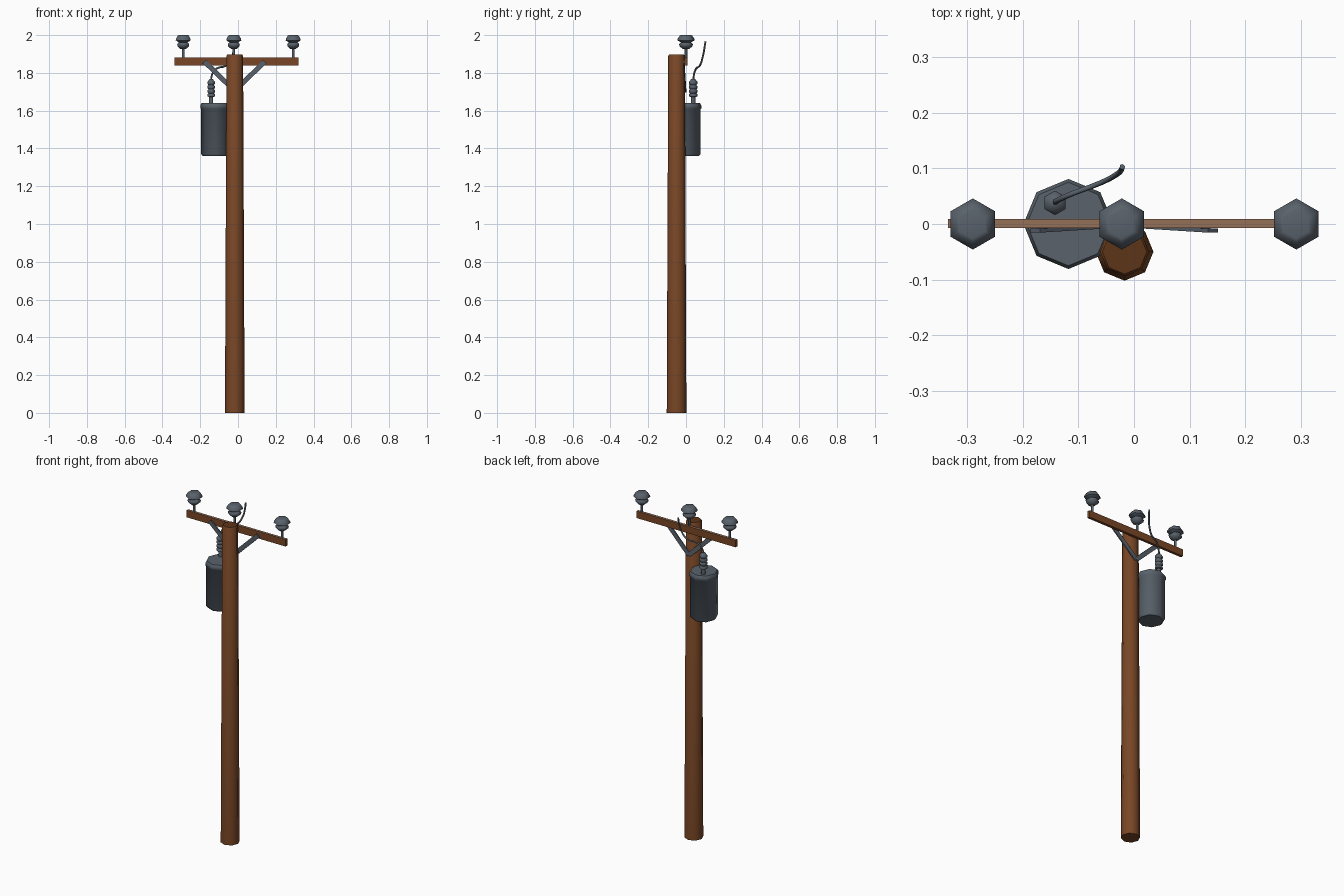
import bpy, bmesh
from math import cos, sin, pi, radians
from mathutils import Vector

cube = bpy.data.objects.get("Cube")
if cube:
    bpy.data.objects.remove(cube)


def material(name, color):
    mat = bpy.data.materials.new(name)
    mat.use_nodes = True
    mat.diffuse_color = (*color, 1)
    bsdf = mat.node_tree.nodes["Principled BSDF"]
    bsdf.inputs["Base Color"].default_value = (*color, 1)
    bsdf.inputs["Roughness"].default_value = 0.8
    return mat


wood = material("brown wood", (0.19, 0.062, 0.019))
end_wood = material("dark end grain", (0.11, 0.035, 0.009))
pale_wood = material("weathered wood", (0.30, 0.165, 0.095))
metal = material("blue grey metal", (0.1, 0.122, 0.148))


def finish(name, bm, mats, angle):
    """Turn a bmesh into a named object, smooth below the given angle."""
    bmesh.ops.recalc_face_normals(bm, faces=bm.faces)
    mesh = bpy.data.meshes.new(name)
    bm.to_mesh(mesh)
    bm.free()
    for mat in mats:
        mesh.materials.append(mat)
    mesh.shade_smooth()
    mesh.set_sharp_from_angle(angle=radians(angle))
    obj = bpy.data.objects.new(name, mesh)
    bpy.context.collection.objects.link(obj)
    return obj


def lathe(name, profile, centre, sides, mats, angle=50):
    """Stack rings of (radius, height), one corner pointing along y."""
    bm = bmesh.new()
    rings = []
    for radius, z in profile:
        turns = [pi / 2 + 2 * pi * i / sides for i in range(sides)]
        rings.append([bm.verts.new((radius * cos(a), radius * sin(a), z)) for a in turns])
    for low, high in zip(rings, rings[1:]):
        for i in range(sides):
            j = (i + 1) % sides
            bm.faces.new((low[i], low[j], high[j], high[i]))
    bm.faces.new(rings[0])
    top = bm.faces.new(rings[-1])
    top.material_index = len(mats) - 1
    obj = finish(name, bm, mats, angle)
    obj.location = centre
    return obj


def bar(name, start, end, width, depth, mats):
    """Rectangular bar between two points, its depth lying near y."""
    start, end = Vector(start), Vector(end)
    along = (end - start).normalized()
    across = along.cross(Vector((0, 1, 0))).normalized() * width / 2
    out = along.cross(across).normalized() * depth / 2
    bm = bmesh.new()
    loops = [[bm.verts.new(p + across * a + out * b)
              for a, b in ((-1, -1), (1, -1), (1, 1), (-1, 1))] for p in (start, end)]
    for loop in loops:
        bm.faces.new(loop)
    for i in range(4):
        j = (i + 1) % 4
        bm.faces.new((loops[0][i], loops[0][j], loops[1][j], loops[1][i]))
    bm.normal_update()
    bmesh.ops.recalc_face_normals(bm, faces=bm.faces)
    for face in bm.faces:
        if len(mats) > 1 and face.normal.z > 0.9:
            face.material_index = 1
    return finish(name, bm, mats, 30)


# Tapered pole with a darker sawn top
lathe("pole", [(0.052, 0), (0.044, 1.89), (0.04, 1.897)],
      (-0.017, -0.05, 0), 8, [wood, end_wood])

# Crossarm and its two diagonal braces
bar("crossarm", (-0.335, 0.001, 1.86), (0.32, 0.001, 1.86), 0.042, 0.016, [wood, pale_wood])
for side, name in ((-1, "right_brace"), (1, "left_brace")):
    bar(name, (-0.018 + side * 0.16, -0.012, 1.86), (-0.018, -0.002, 1.705),
        0.026, 0.007, [metal])

# Insulators on pins
bell = [(0.016, 1.926), (0.034, 1.94), (0.037, 1.953), (0.027, 1.962),
        (0.046, 1.972), (0.044, 1.981), (0.033, 1.998), (0.026, 2.0)]
for x, name in ((-0.29, "right"), (-0.022, "middle"), (0.292, "left")):
    lathe(name + "_insulator", bell, (x, 0, 0), 6, [metal], 65)
    lathe(name + "_insulator_pin", [(0.007, 1.875), (0.007, 1.93)], (x, 0, 0), 6, [metal], 65)

# Transformer can with a rounded foot and an overhanging lid
lathe("transformer", [(0.068, 1.36), (0.077, 1.37), (0.077, 1.608), (0.081, 1.612),
                      (0.081, 1.628), (0.075, 1.64)], (-0.118, 0, 0), 8, [metal])

# Ribbed bushing on the lid
ribs = [(0.012, 1.63), (0.012, 1.672)]
for i in range(4):
    z = 1.675 + i * 0.022
    ribs += [(0.022, z), (0.022, z + 0.012), (0.017, z + 0.017)]
ribs.append((0.01, 1.768))
lathe("bushing", ribs, (-0.142, 0.038, 0), 6, [metal], 65)

# Lead wire rising from the bushing
path = [(-0.142, 0.038, 1.75), (-0.138, 0.042, 1.79), (-0.115, 0.053, 1.822),
        (-0.06, 0.074, 1.84), (-0.03, 0.09, 1.89), (-0.022, 0.099, 1.94), (-0.021, 0.103, 1.967)]
curve = bpy.data.curves.new("lead_wire", "CURVE")
curve.dimensions = "3D"
curve.bevel_depth = 0.005
curve.bevel_resolution = 1
curve.resolution_u = 3
curve.use_fill_caps = True
spline = curve.splines.new("BEZIER")
spline.bezier_points.add(len(path) - 1)
for point, co in zip(spline.bezier_points, path):
    point.co = co
    point.handle_left_type = point.handle_right_type = "AUTO"
curve.materials.append(metal)
bpy.context.collection.objects.link(bpy.data.objects.new("lead_wire", curve))
